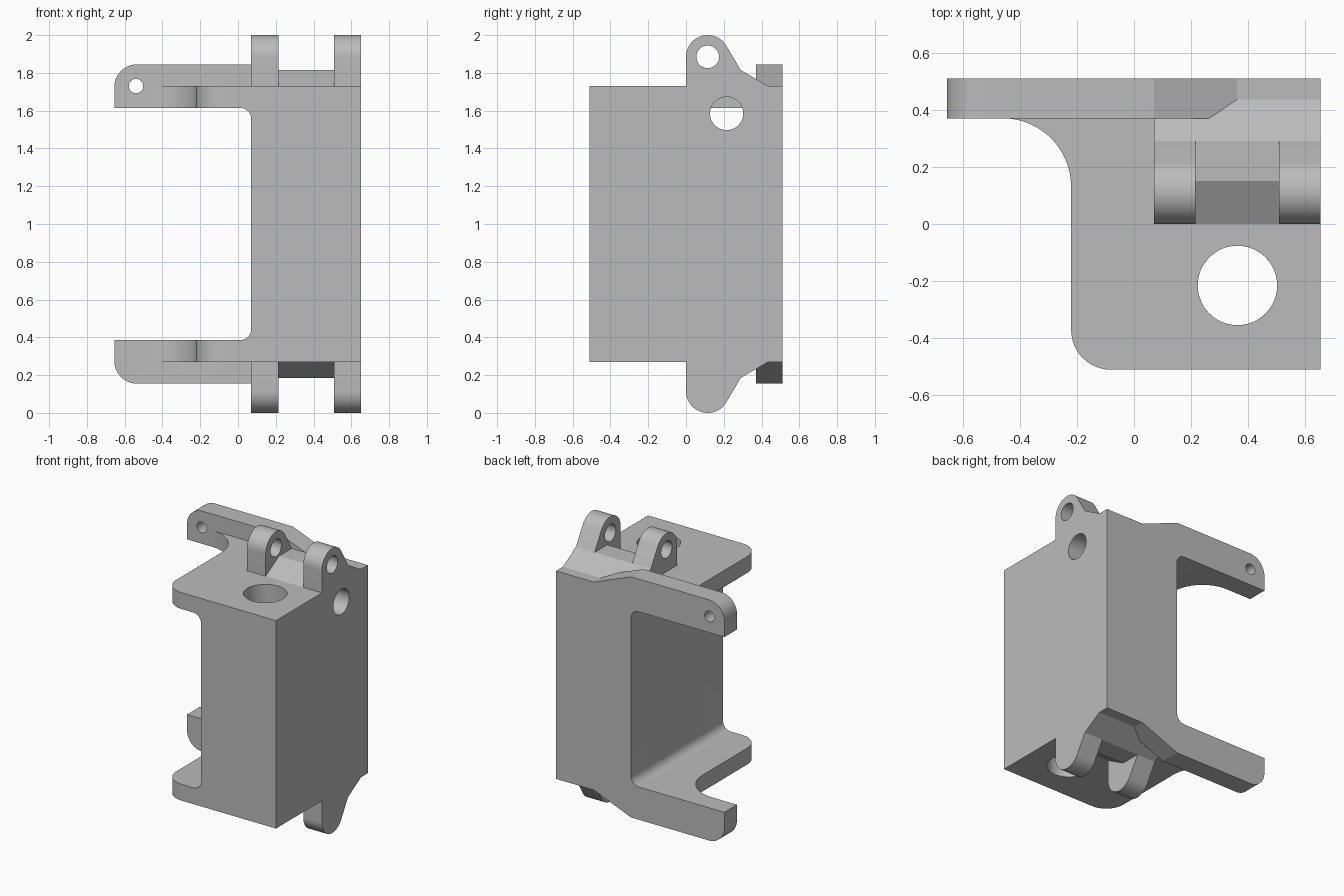
import bpy, bmesh, math
from mathutils import Vector

cube = bpy.data.objects.get("Cube")
if cube:
    bpy.data.objects.remove(cube, do_unlink=True)

grey = bpy.data.materials.new("plain grey")
grey.use_nodes = True
grey.diffuse_color = (0.5, 0.5, 0.5, 1)
grey.node_tree.nodes["Principled BSDF"].inputs["Base Color"].default_value = (0.5, 0.5, 0.5, 1)


def arc(cx, cy, r, start, end, steps=16):
    angles = [math.radians(start + (end - start) * i / steps) for i in range(steps + 1)]
    return [(cx + r * math.cos(a), cy + r * math.sin(a)) for a in angles]


def prism(name, outline, axis, low, high, flip=False):
    """Extrude a 2D outline along x, y or z; flip mirrors it about mid height."""
    place = {"x": lambda u, v, w: (w, u, v),
             "y": lambda u, v, w: (u, w, v),
             "z": lambda u, v, w: (u, v, w)}[axis]
    bm = bmesh.new()
    face = bm.faces.new([bm.verts.new(place(u, v, low)) for u, v in outline])
    top = bmesh.ops.extrude_face_region(bm, geom=[face])["geom"]
    shift = Vector(place(0, 0, high - low))
    bmesh.ops.translate(bm, vec=shift, verts=[g for g in top if isinstance(g, bmesh.types.BMVert)])
    if flip:
        for v in bm.verts:
            v.co.z = 2 - v.co.z
    bmesh.ops.recalc_face_normals(bm, faces=bm.faces)
    mesh = bpy.data.meshes.new(name)
    bm.to_mesh(mesh)
    bm.free()
    mesh.materials.append(grey)
    obj = bpy.data.objects.new(name, mesh)
    bpy.context.collection.objects.link(obj)
    return obj


def cylinder(name, u, v, r, axis, low, high, flip=False):
    return prism(name, arc(u, v, r, 0, 360, 48)[:-1], axis, low, high, flip)


def combine(target, tool, operation):
    mod = target.modifiers.new(operation.lower(), "BOOLEAN")
    mod.operation = operation
    mod.solver = "EXACT"
    mod.object = tool
    bpy.context.view_layer.objects.active = target
    bpy.ops.object.modifier_apply(modifier=mod.name)
    bpy.data.objects.remove(tool, do_unlink=True)


LEFT, WALL, RIGHT = -0.655, 0.07, 0.652
FRONT, BACK, ARM = -0.51, 0.51, 0.37
TOP, UNDER = 1.73, 1.615

# C-shaped block: solid column with a filleted flange at each end
section = [(RIGHT, 2 - TOP), (RIGHT, TOP), (LEFT, TOP), (LEFT, UNDER)]
section += arc(0.01, UNDER - 0.06, 0.06, 90, 0, 8)
section += arc(0.01, 2 - UNDER + 0.06, 0.06, 0, -90, 8)
section += [(LEFT, 2 - UNDER), (LEFT, 2 - TOP)]
bracket = prism("bracket", section, "y", FRONT, BACK)

# Flange outline seen from above trims the block
plan = [(RIGHT, FRONT), (RIGHT, BACK), (LEFT, BACK), (LEFT, ARM)]
plan += arc(-0.46, 0.13, 0.24, 90, 0, 24)
plan += arc(-0.08, FRONT + 0.14, 0.14, 180, 270)
combine(bracket, prism("flange_outline", plan, "z", 0, 2), "INTERSECT")

arm = [(LEFT, UNDER), (0.36, UNDER), (0.36, TOP), (WALL, 1.845)]
arm += arc(LEFT + 0.12, 1.725, 0.12, 90, 180)
ridge = [(0, 1.66), (0, TOP), (0.15, 1.815), (0.29, 1.815), (0.435, TOP), (0.435, 1.66)]
lug = [(0.29, 1.66), (0, 1.66)] + arc(0.115, 1.885, 0.115, 180, 30.6, 24) + [(0.29, 1.815)]

for flip in (False, True):
    # Rear arm, hinge ridge and the two hinge lugs
    combine(bracket, prism("rear_arm", arm, "y", ARM, BACK, flip), "UNION")
    combine(bracket, prism("hinge_ridge", ridge, "x", WALL, RIGHT, flip), "UNION")
    for low, high in ((WALL, 0.215), (0.507, RIGHT)):
        combine(bracket, prism("hinge_lug", lug, "x", low, high, flip), "UNION")
    # Hinge pin, cross bolt and arm screw holes
    combine(bracket, cylinder("pin_hole", 0.115, 1.885, 0.06, "x", 0, 1, flip), "DIFFERENCE")
    combine(bracket, cylinder("bolt_hole", 0.215, 1.585, 0.088, "x", 0.01, 1, flip), "DIFFERENCE")
    combine(bracket, cylinder("screw_hole", -0.54, TOP, 0.038, "y", 0, 1, flip), "DIFFERENCE")

# Vertical bore through the column
combine(bracket, cylinder("bore", 0.362, -0.215, 0.139, "z", -1, 3), "DIFFERENCE")

bpy.ops.object.select_all(action="DESELECT")
bracket.select_set(True)
bpy.context.view_layer.objects.active = bracket
bpy.ops.object.shade_smooth_by_angle(angle=math.radians(20))
